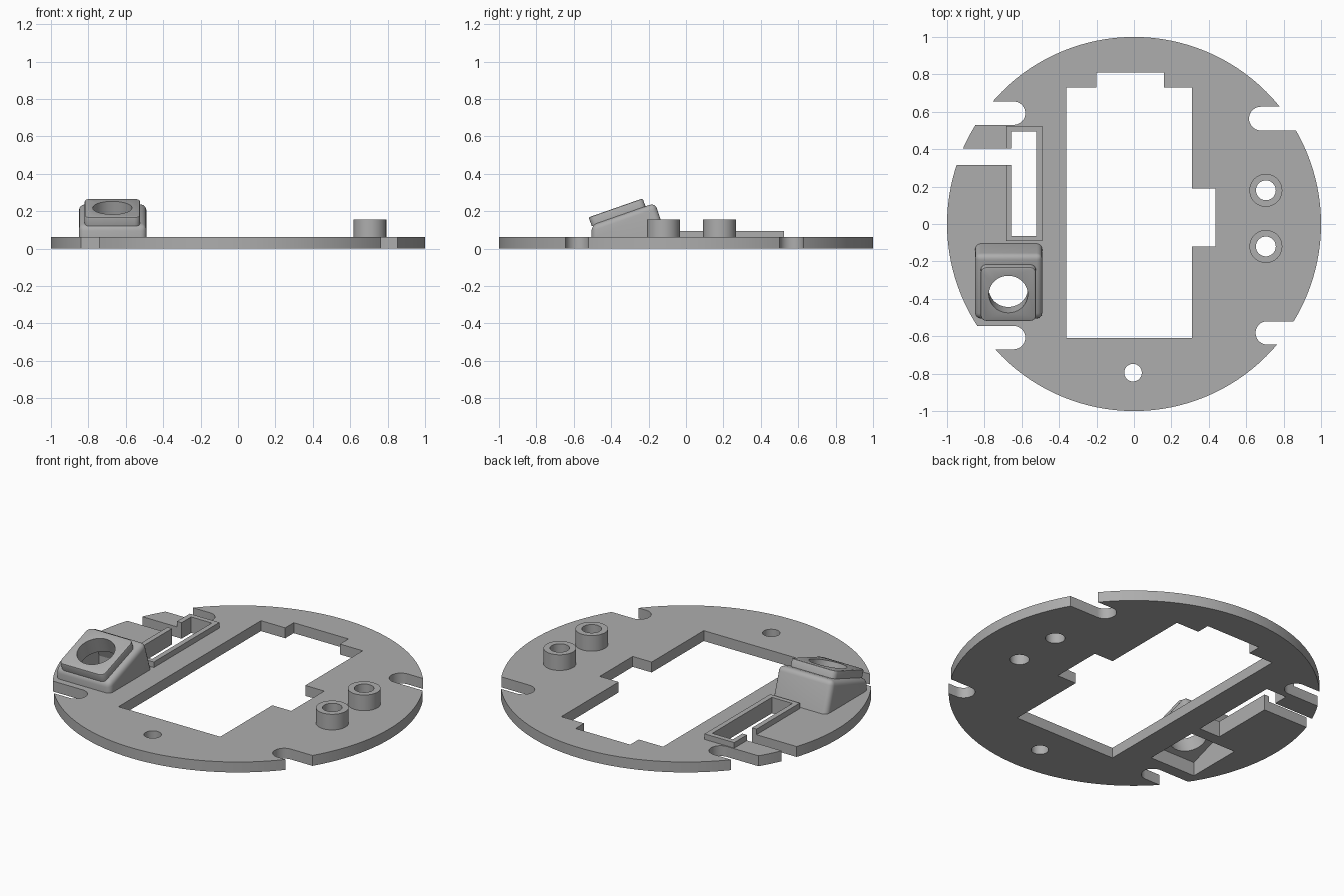
import bpy, bmesh
from math import sin, cos, pi, atan
from mathutils import Matrix, Vector

old = bpy.data.objects.get("Cube")
if old:
    bpy.data.objects.remove(old)

grey = bpy.data.materials.new("plain grey")
grey.use_nodes = True
grey.diffuse_color = (0.42, 0.42, 0.42, 1)
grey.node_tree.nodes["Principled BSDF"].inputs["Base Color"].default_value = (0.42, 0.42, 0.42, 1)

TOP = 0.062          # upper face of the plate
SLOPE = 0.35         # rise of the tilted housing roof
TILT = atan(SLOPE)


def prism(name, pts, lo, hi, axis="z"):
    """Extrude a 2D outline along z, or a (y, z) outline along x."""
    bm = bmesh.new()
    place = (lambda p: (p[0], p[1], lo)) if axis == "z" else (lambda p: (lo, p[0], p[1]))
    face = bm.faces.new([bm.verts.new(place(p)) for p in pts])
    out = bmesh.ops.extrude_face_region(bm, geom=[face])
    move = Vector((0, 0, hi - lo)) if axis == "z" else Vector((hi - lo, 0, 0))
    bmesh.ops.translate(bm, vec=move, verts=[v for v in out["geom"] if isinstance(v, bmesh.types.BMVert)])
    bmesh.ops.recalc_face_normals(bm, faces=bm.faces)
    mesh = bpy.data.meshes.new(name)
    bm.to_mesh(mesh)
    bm.free()
    mesh.materials.append(grey)
    obj = bpy.data.objects.new(name, mesh)
    bpy.context.collection.objects.link(obj)
    return obj


def rect(x0, x1, y0, y1):
    return [(x0, y0), (x1, y0), (x1, y1), (x0, y1)]


def circle(x, y, r, n=48):
    return [(x + r * cos(2 * pi * i / n), y + r * sin(2 * pi * i / n)) for i in range(n)]


def through(pts):
    return prism("cutter", pts, -0.1, 0.5)


def cut(obj, cutters):
    bpy.context.view_layer.objects.active = obj
    for c in cutters:
        mod = obj.modifiers.new("cut", "BOOLEAN")
        mod.operation = "DIFFERENCE"
        mod.solver = "EXACT"
        mod.object = c
        bpy.ops.object.modifier_apply(modifier=mod.name)


def discard(cutters):
    for c in cutters:
        bpy.data.objects.remove(c)


def round_edges(obj, keep, width, segments=4):
    bm = bmesh.new()
    bm.from_mesh(obj.data)
    edges = [e for e in bm.edges if keep(e)]
    bmesh.ops.bevel(bm, geom=edges, offset=width, segments=segments, profile=0.5, affect="EDGES")
    bm.to_mesh(obj.data)
    bm.free()


def edge_slot(end, side, y0, y1):
    """Round-ended slot running out through the rim."""
    r, mid = (y1 - y0) / 2, (y0 + y1) / 2
    arc = [(end + side * r * (1 - cos(a)), mid + r * sin(a))
           for a in [pi * (i / 16 - 0.5) for i in range(17)]]
    return through(arc + [(side * 1.2, y1), (side * 1.2, y0)])


# Cutters shared between parts
window = through([(-0.36, -0.61), (0.31, -0.61), (0.31, -0.12), (0.435, -0.12), (0.435, 0.19),
                  (0.31, 0.19), (0.31, 0.73), (0.16, 0.73), (0.16, 0.81), (-0.2, 0.81),
                  (-0.2, 0.73), (-0.36, 0.73)])
slots = [edge_slot(-0.58, -1, 0.53, 0.655), edge_slot(-0.58, -1, -0.67, -0.545),
         edge_slot(0.615, 1, 0.5, 0.627), edge_slot(0.65, 1, -0.645, -0.52)]
screw_hole = through(circle(-0.005, -0.795, 0.047))
opening = through(rect(-0.655, -0.52, -0.065, 0.495))
channel = through(rect(-1.2, -0.6, 0.315, 0.405))
posts = [(0.705, 0.18), (0.705, -0.12)]
post_bores = [through(circle(x, y, 0.053)) for x, y in posts]
cavity = prism("cutter", [(-0.475, -0.05), (-0.475, 0.082), (-0.18, 0.186), (-0.135, TOP),
                          (-0.135, -0.05)], -0.82, -0.52, "x")

# Round base plate with all its openings
plate = prism("base_plate", circle(0, 0, 1, 128), 0, TOP)
cut(plate, [window, screw_hole, opening, channel, cavity] + slots + post_bores)

# Two tubular standoffs
standoffs = []
for (x, y), bore in zip(posts, post_bores):
    post = prism("standoff", circle(x, y, 0.088), TOP, 0.155)
    cut(post, [bore])
    standoffs.append(post)

# Low rim around the side opening, broken by the channel
rim = prism("opening_rim", rect(-0.685, -0.49, -0.092, 0.525), TOP, 0.095)
cut(rim, [opening, channel])

# Wedge housing, hollow beneath
housing = prism("wedge_housing", [(-0.505, TOP), (-0.505, 0.125), (-0.165, 0.244), (-0.105, TOP)],
                -0.85, -0.49, "x")
round_edges(housing, lambda e: max(v.co.z for v in e.verts) > TOP + 0.01, 0.03)

# Tilted square cap on the housing
seat = Matrix.Translation((-0.672, -0.361, 0.125 + SLOPE * 0.144)) @ Matrix.Rotation(TILT, 4, "X")
cap = prism("tilted_cap", rect(-0.148, 0.148, -0.153, 0.153), -0.005, 0.045)
round_edges(cap, lambda e: abs(e.verts[0].co.z - e.verts[1].co.z) > 0.01, 0.03)
round_edges(cap, lambda e: min(v.co.z for v in e.verts) > 0.04, 0.008, 2)
lens_bore = prism("cutter", circle(0, 0, 0.105), -0.12, 0.12)
for part in (cap, lens_bore):
    part.data.transform(seat)
cut(housing, [cavity, lens_bore])
cut(cap, [lens_bore])

discard([window, screw_hole, opening, channel, cavity, lens_bore] + slots + post_bores)

# Smooth round walls, keep hard edges crisp
bpy.ops.object.select_all(action="DESELECT")
for part in [plate, rim, housing, cap] + standoffs:
    part.select_set(True)
bpy.context.view_layer.objects.active = plate
bpy.ops.object.shade_smooth_by_angle(angle=0.5)
